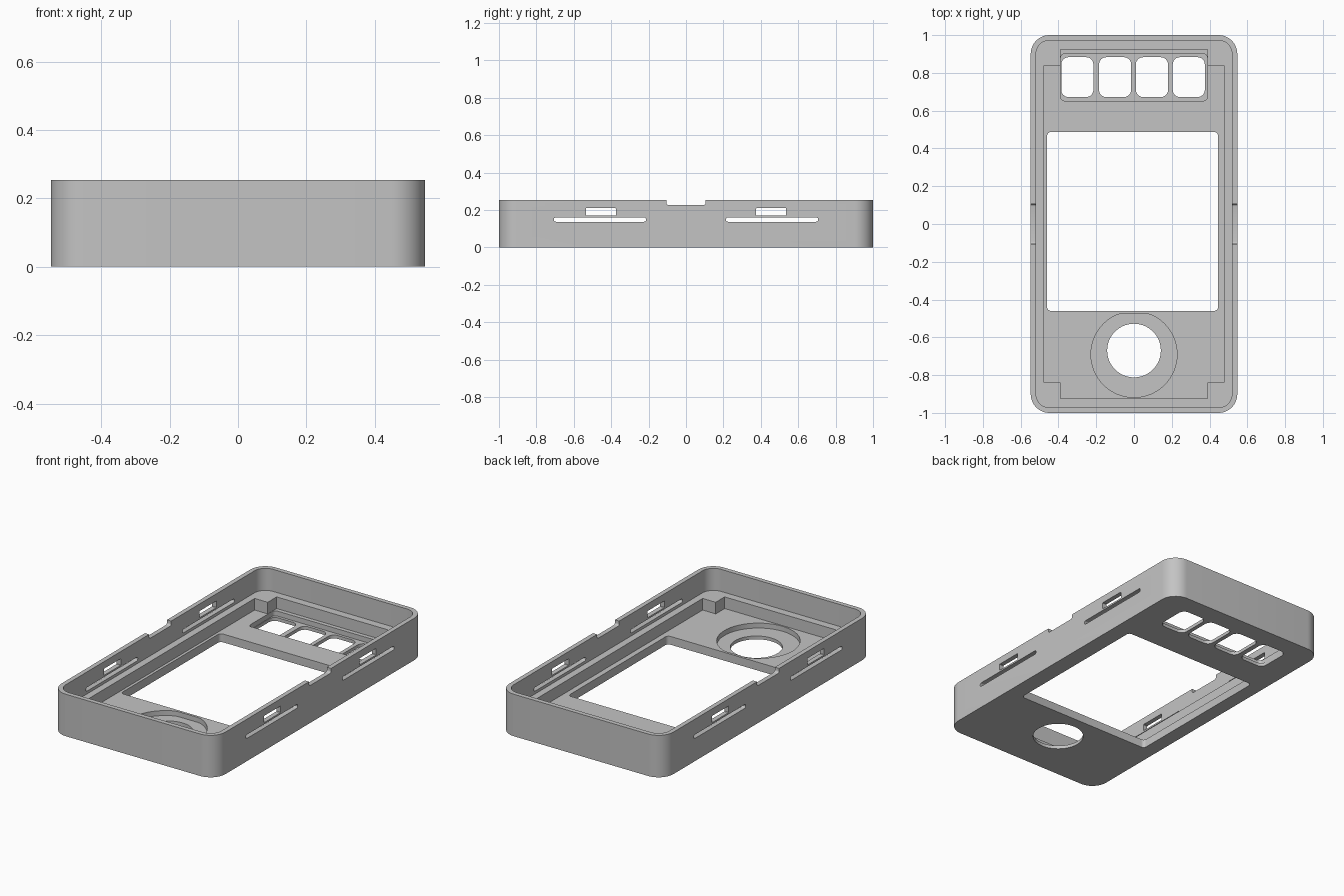
import bpy, bmesh, math

old = bpy.data.objects.get("Cube")
if old:
    bpy.data.objects.remove(old, do_unlink=True)

HEIGHT, LEDGE, FLOOR, POCKET = 0.253, 0.12, 0.05, 0.02

grey = bpy.data.materials.new("plain grey")
grey.use_nodes = True
colour = (0.55, 0.55, 0.55, 1)
grey.diffuse_color = colour
grey.node_tree.nodes["Principled BSDF"].inputs["Base Color"].default_value = colour


def rounded(x0, x1, y0, y1, r, steps=8):
    """Outline of a rectangle with rounded corners."""
    corners = [(x1 - r, y1 - r), (x0 + r, y1 - r), (x0 + r, y0 + r), (x1 - r, y0 + r)]
    points = []
    for i, (cx, cy) in enumerate(corners):
        for k in range(steps + 1):
            a = math.pi / 2 * (i + k / steps)
            points.append((cx + r * math.cos(a), cy + r * math.sin(a)))
    return points


def circle(cy, r, limit=9, steps=64):
    """Outline of a circle, cut flat above y = limit."""
    angles = [2 * math.pi * k / steps for k in range(steps)]
    return [(r * math.cos(a), min(cy + r * math.sin(a), limit)) for a in angles]


def prism(name, outline, low, high, sideways=False):
    """Extrude an outline along z, or along x with the outline in y and z."""
    bm = bmesh.new()
    place = (lambda p: (low, p[0], p[1])) if sideways else (lambda p: (p[0], p[1], low))
    face = bm.faces.new([bm.verts.new(place(p)) for p in outline])
    made = bmesh.ops.extrude_face_region(bm, geom=[face])["geom"]
    shift = (high - low, 0, 0) if sideways else (0, 0, high - low)
    bmesh.ops.translate(bm, vec=shift, verts=[g for g in made if isinstance(g, bmesh.types.BMVert)])
    bmesh.ops.remove_doubles(bm, verts=bm.verts, dist=0.0001)
    bmesh.ops.recalc_face_normals(bm, faces=bm.faces)
    mesh = bpy.data.meshes.new(name)
    bm.to_mesh(mesh)
    bm.free()
    mesh.materials.append(grey)
    obj = bpy.data.objects.new(name, mesh)
    bpy.context.collection.objects.link(obj)
    return obj


def carve(outline, low, high, sideways=False):
    """Cut a prism out of the case."""
    cutter = prism("cutter", outline, low, high, sideways)
    cutter.hide_render = True
    mod = case.modifiers.new("cut", "BOOLEAN")
    mod.operation, mod.solver, mod.object = "DIFFERENCE", "EXACT", cutter
    bpy.context.view_layer.objects.active = case
    bpy.ops.object.modifier_apply(modifier=mod.name)
    bpy.data.objects.remove(cutter, do_unlink=True)


# Outer shell
case = prism("case_shell", rounded(-0.547, 0.547, -1, 1, 0.1, 12), 0, HEIGHT)

# Wide upper cavity inside the thin lip
carve(rounded(-0.519, 0.519, -0.972, 0.972, 0.072, 12), LEDGE, 0.4)

# Lower cavity, leaving a solid block in each corner
quarter = [(0.477, 0.84), (0.39, 0.84), (0.39, 0.925)]
cavity = quarter + [(-x, y) for x, y in reversed(quarter)]
cavity += [(-x, -y) for x, y in cavity]
carve(cavity, FLOOR, 0.2)

# Display opening
carve(rounded(-0.46, 0.445, -0.46, 0.487, 0.02, 4), -0.1, 0.19)

# Button recess and four button holes
carve(rounded(-0.388, 0.388, 0.652, 0.9, 0.02, 4), POCKET, 0.09)
for cx in (-0.3, -0.1, 0.095, 0.29):
    carve(rounded(cx - 0.085, cx + 0.085, 0.672, 0.883, 0.038, 6), -0.1, 0.08)

# Round dial recess and its hole
carve(circle(-0.69, 0.228, limit=-0.475), POCKET, 0.09)
carve(circle(-0.67, 0.142), -0.1, 0.08)

# Clip windows and thin slots through both side walls
for side in (-1, 1):
    carve(rounded(side * 0.455 - 0.08, side * 0.455 + 0.08, 0.17, 0.21, 0.002, 1), -0.7, 0.7, True)
    carve(rounded(side * 0.46 - 0.247, side * 0.46 + 0.247, 0.137, 0.16, 0.011, 4), -0.7, 0.7, True)

# Shallow notch in the top of both side walls
carve(rounded(-0.105, 0.105, 0.226, 0.4, 0.012, 4), -0.7, 0.7, True)

# Smooth the rounded corners and keep the edges sharp
bpy.ops.object.select_all(action="DESELECT")
case.select_set(True)
bpy.context.view_layer.objects.active = case
bpy.ops.object.shade_smooth_by_angle(angle=math.radians(30))
